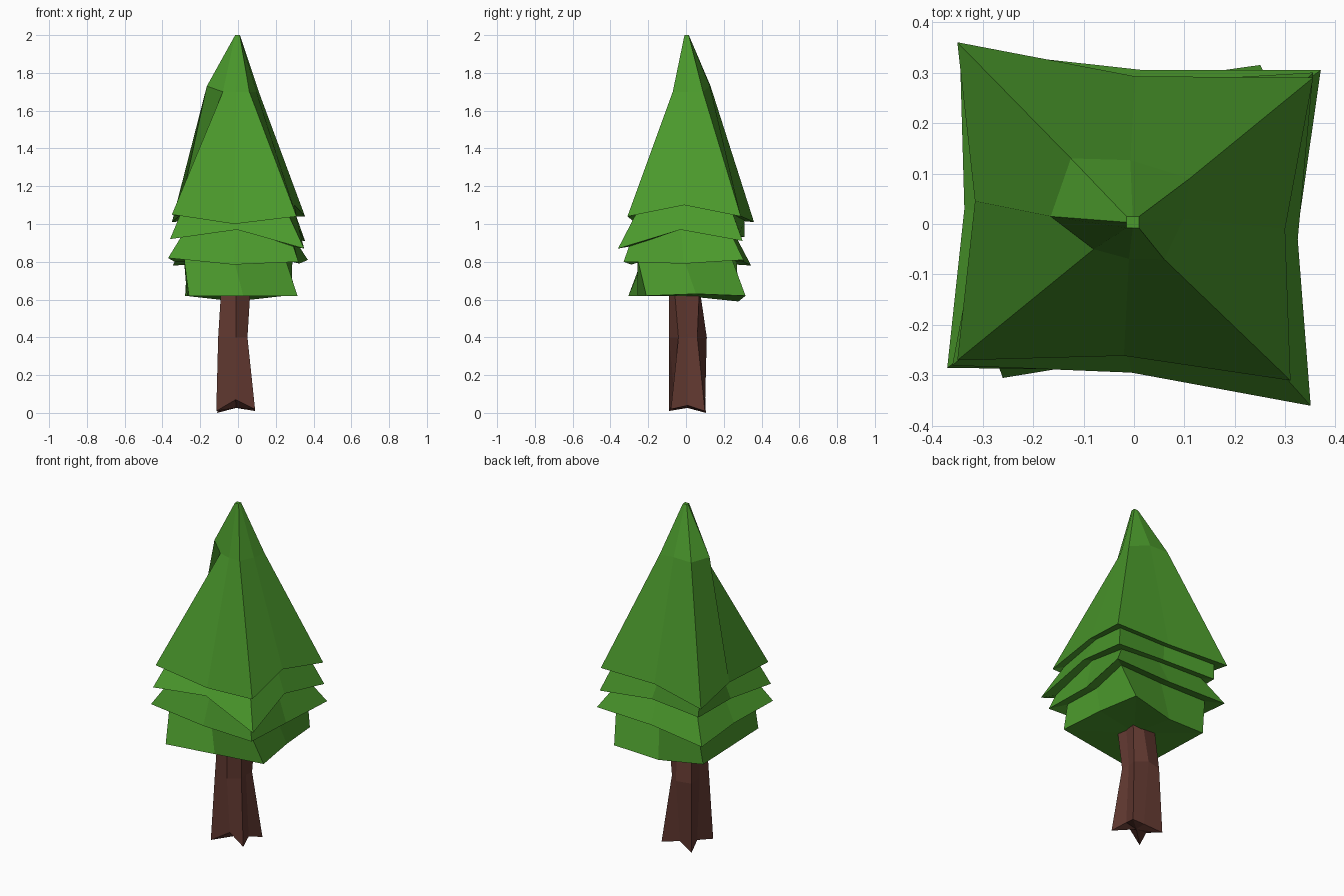
import bpy, bmesh
from mathutils import Vector

if "Cube" in bpy.data.objects:
    bpy.data.objects.remove(bpy.data.objects["Cube"])


def material(name, color):
    m = bpy.data.materials.new(name)
    m.diffuse_color = (*color, 1)
    m.use_nodes = True
    m.node_tree.nodes["Principled BSDF"].inputs["Base Color"].default_value = m.diffuse_color
    return m


def ring(corners, mid_z, pinch):
    """Four corners (FL, FR, BR, BL) plus pinched edge midpoints at their own heights."""
    pts = []
    for i, c in enumerate(corners):
        a, b = Vector(c), Vector(corners[(i + 1) % 4])
        m = (a + b) / 2
        if i % 2 == 0:
            m.y *= pinch
        else:
            m.x *= pinch
        m.z = mid_z[i]
        pts += [a, m]
    return pts


def scaled(pts, s, dz):
    return [Vector((p.x * s, p.y * s, p.z + dz)) for p in pts]


def loft(name, rings, mat):
    bm = bmesh.new()
    loops = [[bm.verts.new(p) for p in r] for r in rings]
    for lo, hi in zip(loops, loops[1:]):
        for i in range(8):
            j = (i + 1) % 8
            bm.faces.new((lo[i], lo[j], hi[j], hi[i]))
    # end caps as fans, so the uneven rims stay clean
    for loop in (loops[0], loops[-1]):
        c = bm.verts.new(sum((v.co for v in loop), Vector()) / 8)
        for i in range(8):
            bm.faces.new((loop[i], loop[(i + 1) % 8], c))
    bmesh.ops.recalc_face_normals(bm, faces=bm.faces)
    me = bpy.data.meshes.new(name)
    bm.to_mesh(me)
    bm.free()
    me.materials.append(mat)
    ob = bpy.data.objects.new(name, me)
    bpy.context.collection.objects.link(ob)


# foliage: stacked skirts, from the bottom rim to the tip
skirt4 = ring([(-.26, -.305, .62), (.315, -.21, .62), (.25, .315, .62), (-.28, .24, .62)],
              (.62, .63, .59, .62), 1.0)
skirt3 = ring([(-.37, -.285, .82), (.32, -.33, .80), (.37, .305, .81), (-.345, .345, .78)],
              (.785, .79, .80, .80), .94)
skirt2 = ring([(-.36, -.28, .92), (.35, -.36, .87), (.355, .30, .91), (-.30, .31, .93)],
              (.97, .97, .94, .93), .92)
skirt1 = ring([(-.35, -.27, 1.05), (.31, -.31, 1.04), (.355, .29, 1.04), (-.35, .36, 1.01)],
              (1.0, 1.1, 1.04, 1.04), .9)
shoulder = ring([(-.08, -.05, 1.70), (.06, -.07, 1.70), (.11, .09, 1.70), (-.125, .13, 1.73)],
                (1.70, 1.70, 1.73, 1.73), 1.15)
shoulder[7] = Vector((-.165, .015, 1.73))
tip = ring([(-.015, -.008, 2), (.01, -.008, 2), (.01, .015, 2), (-.015, .015, 2)],
           (2, 2, 2, 2), 1)
foliage = [skirt4,
           scaled(skirt3, .78, .02), skirt3,
           scaled(skirt2, .84, .01), skirt2,
           scaled(skirt1, .86, .01), skirt1,
           shoulder, tip]
loft("foliage", foliage, material("leaf_green", (.07, .32, .025)))

# trunk: flared, with a notched foot
foot = ring([(-.115, -.09, .01), (.09, -.08, .02), (.09, .10, .01), (-.11, .105, 0)],
            (.07, .04, .03, .03), .7)
waist = [Vector(p) for p in ((-.105, -.065, .4), (-.01, -.09, .4), (.05, -.04, .4), (.045, .01, .4),
                             (.05, .06, .4), (-.01, .11, .4), (-.10, .09, .4), (-.09, 0, .4))]
neck = [Vector(p) for p in ((-.09, -.06, .64), (-.01, -.09, .64), (.065, -.06, .64), (.055, 0, .64),
                            (.065, .07, .64), (0, .075, .64), (-.085, .07, .64), (-.08, 0, .64))]
loft("trunk", [foot, waist, neck], material("bark_brown", (.12, .04, .03)))
